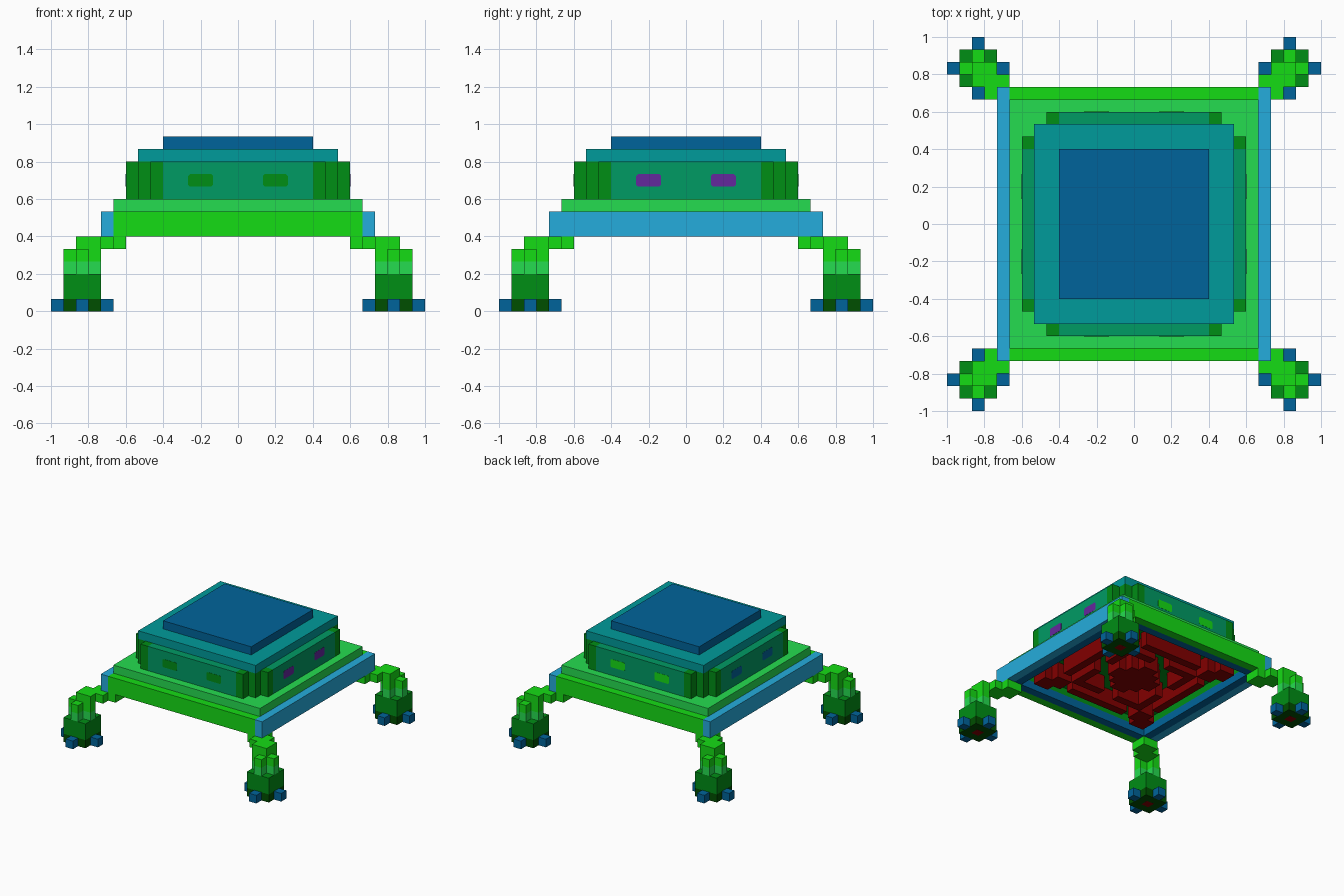
import bpy, bmesh, math
from mathutils import Matrix, Vector

if "Cube" in bpy.data.objects:
    bpy.data.objects.remove(bpy.data.objects["Cube"])

U = 1 / 15  # one block


def material(name, rgb):
    lin = [((c / 255 + 0.055) / 1.055) ** 2.4 if c > 10 else c / 255 / 12.92 for c in rgb]
    m = bpy.data.materials.new(name)
    m.use_nodes = True
    m.diffuse_color = (*lin, 1)
    m.node_tree.nodes["Principled BSDF"].inputs["Base Color"].default_value = (*lin, 1)
    return m


BRIGHT = material("bright green", (21, 220, 21))
MID = material("mid green", (37, 220, 80))
DARK = material("dark green", (0, 142, 21))
FOREST = material("forest green", (0, 78, 0))
JADE = material("jade", (0, 155, 100))
TEAL = material("teal", (0, 155, 155))
NAVY = material("deep blue", (0, 100, 155))
SKY = material("sky blue", (37, 172, 220))
PURPLE = material("purple", (100, 40, 158))
RED = material("dark red", (130, 0, 0))


def finish(name, bm, mat):
    bmesh.ops.recalc_face_normals(bm, faces=bm.faces)
    me = bpy.data.meshes.new(name)
    bm.to_mesh(me)
    bm.free()
    me.materials.append(mat)
    ob = bpy.data.objects.new(name, me)
    bpy.context.collection.objects.link(ob)


def box(name, x0, x1, y0, y1, z0, z1, mat):
    bm = bmesh.new()
    size = Vector((x1 - x0, y1 - y0, z1 - z0)) * U
    mid = Vector((x0 + x1, y0 + y1, z0 + z1)) * U / 2
    bmesh.ops.create_cube(bm, size=1, matrix=Matrix.Translation(mid) @ Matrix.Diagonal((*size, 1)))
    finish(name, bm, mat)


def extrude_all(bm, vec):
    ext = bmesh.ops.extrude_face_region(bm, geom=bm.faces[:], use_keep_orig=True)
    verts = [g for g in ext["geom"] if isinstance(g, bmesh.types.BMVert)]
    bmesh.ops.translate(bm, verts=verts, vec=vec)


def blocks(name, cells, z0, z1, mat, sx=1, sy=1):
    """Extrude a set of grid cells (lower corners) into one solid, mirrored by sx, sy."""
    bm = bmesh.new()
    for i, j in cells:
        ring = [(i, j), (i + 1, j), (i + 1, j + 1), (i, j + 1)]
        bm.faces.new([bm.verts.new((sx * x * U, sy * y * U, z0 * U)) for x, y in ring])
    bmesh.ops.remove_doubles(bm, verts=bm.verts, dist=1e-4)
    extrude_all(bm, (0, 0, (z1 - z0) * U))
    finish(name, bm, mat)


def grid(a, b):
    return {(i, j) for i in range(a, b) for j in range(a, b)}


# Roof plates
box("roof_cap", -6, 6, -6, 6, 13, 14, NAVY)
box("roof_plate", -8, 8, -8, 8, 12, 13, TEAL)

# Cabin with stepped corners
cross = {(i, j) for i, j in grid(-9, 9)
         if min(abs(i + .5), abs(j + .5)) < 6 or max(abs(i + .5), abs(j + .5)) < 7}
blocks("cabin", cross, 9, 12, JADE)

# Deck, side walls and hollow underside
box("deck", -10, 10, -10, 10, 8, 9, MID)
box("ceiling", -9, 9, -9, 9, 7.9, 8, DARK)
for side, s in (("front", -1), ("back", 1)):
    a, b = sorted((10 * s, 11 * s))
    box(side + "_wall", -10, 10, a, b, 6, 8, BRIGHT)
for side, s in (("right", -1), ("left", 1)):
    a, b = sorted((10 * s, 11 * s))
    box(side + "_wall", a, b, -11, 11, 6, 8, SKY)
rim = grid(-10, 10) - grid(-9, 9)
blocks("underside_rim", rim, 6, 7, NAVY)
blocks("underside_lining", rim, 7, 8, DARK)


# Raised symmetric pattern on the underside
def in_pattern(i, j):
    a, b = sorted((abs(i + .5), abs(j + .5)), reverse=True)
    centre = a < 3 and a + b < 4
    ring = a == 4.5 and b > 1
    bars = a == 6.5 and b < 4
    corner = b > 5 and (b == 6.5 or a == 6.5 or a == b)
    return centre or ring or bars or corner


blocks("underside_pattern", {c for c in grid(-8, 8) if in_pattern(*c)}, 6, 7.9, RED)


# Eyes: thin clipped plates, two on each cabin side
def eye(name, angle, offset, mat):
    bm = bmesh.new()
    w, h, c = 1.0, 0.5, 0.15
    pts = [(-w + c, -h), (w - c, -h), (w, -h + c), (w, h - c),
           (w - c, h), (-w + c, h), (-w, h - c), (-w, -h + c)]
    bm.faces.new([bm.verts.new(((x + offset) * U, -9 * U, (z + 10.5) * U)) for x, z in pts])
    extrude_all(bm, (0, -0.0015, 0))
    bm.transform(Matrix.Rotation(angle, 4, "Z"))
    finish(name, bm, mat)


for k, (side, mat) in enumerate((("front", DARK), ("left", PURPLE), ("back", BRIGHT), ("right", NAVY))):
    for n, off in enumerate((-2, 2)):
        eye(f"{side}_eye_{n + 1}", k * math.pi / 2, off * 1.5, mat)

# Cabin corners and legs, mirrored to all four corners
foot = grid(11, 14)
plus = {(12, 12), (11, 12), (13, 12), (12, 11), (12, 13)}
toes = {(10, 12), (14, 12), (12, 10), (12, 14)}
arm = grid(11, 13) | grid(10, 12) | grid(9, 11)
for sx, xs in ((1, "left"), (-1, "right")):
    for sy, ys in ((1, "back"), (-1, "front")):
        p = f"{ys}_{xs}_"
        blocks(p + "cabin_corner", {(6, 8), (7, 7), (8, 6)}, 9, 12, DARK, sx, sy)
        blocks(p + "sole", foot, 0, 1, FOREST, sx, sy)
        blocks(p + "sole_pad", {(12, 12)}, -0.005, 0.05, RED, sx, sy)
        blocks(p + "toes", toes, 0, 1, NAVY, sx, sy)
        blocks(p + "ankle", foot, 1, 3, DARK, sx, sy)
        blocks(p + "shin", plus, 3, 4, MID, sx, sy)
        blocks(p + "knee", plus, 4, 5, BRIGHT, sx, sy)
        blocks(p + "arm", arm, 5, 6, BRIGHT, sx, sy)
